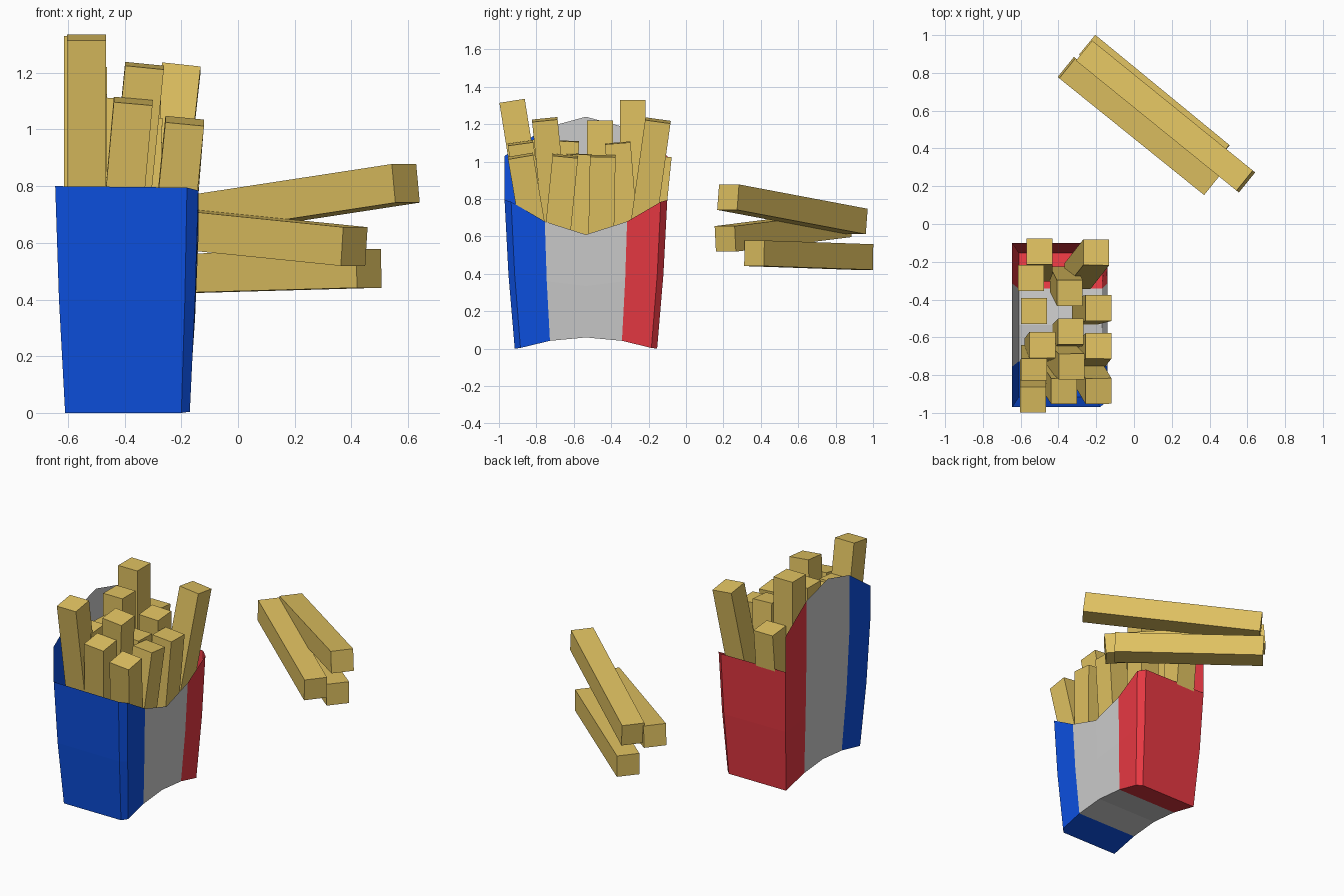
import bpy, bmesh
from mathutils import Vector, Matrix

if "Cube" in bpy.data.objects:
    bpy.data.objects.remove(bpy.data.objects["Cube"])


def material(name, rgb):
    m = bpy.data.materials.new(name)
    m.diffuse_color = (*rgb, 1)
    m.use_nodes = True
    m.node_tree.nodes["Principled BSDF"].inputs["Base Color"].default_value = m.diffuse_color
    return m


BLUE = material("blue card", (0.004, 0.08, 0.75))
GREY = material("grey card", (0.8, 0.8, 0.8))
RED = material("red card", (0.8, 0.04, 0.055))
POTATO = material("potato", (0.75, 0.54, 0.12))


def finish(bm, name, mats):
    bmesh.ops.recalc_face_normals(bm, faces=bm.faces)
    me = bpy.data.meshes.new(name)
    bm.to_mesh(me)
    bm.free()
    for m in mats:
        me.materials.append(m)
    ob = bpy.data.objects.new(name, me)
    bpy.context.collection.objects.link(ob)
    return ob


# Carton: open single-sheet shell, half outline mirrored about its centre line.
# Each station: (side offset, x at rim, x at base, base height, rim height)
YC = -0.535
HALF = [
    (0.000, -0.14, -0.17, 0.060, 0.610),     # front middle
    (0.220, -0.14, -0.17, 0.042, 0.680),     # front stripe edge
    (0.400, -0.14, -0.17, 0.004, 0.785),     # front chamfer
    (0.435, -0.18, -0.20, 0.000, 0.795),     # side front
    (0.435, -0.645, -0.61, 0.000, 0.800),    # back corner
    (0.220, -0.645, -0.61, 0.042, 0.800),    # back stripe edge
    (0.000, -0.645, -0.61, 0.060, 0.800),    # back middle
]
BACK_TOP = {4: 1.03, 5: 1.18, 6: 1.24}

bm = bmesh.new()
middle = {}


def column(i, side):
    if i in (0, 6) and i in middle:
        return middle[i]
    t, x_rim, x_base, z0, z1 = HALF[i]
    verts = []
    for f, w in ((0, 0), (0.5, 0.62), (1, 1)):
        x = x_base + (x_rim - x_base) * w
        y = YC + side * t * (0.875 + 0.125 * w)
        verts.append(bm.verts.new((x, y, z0 + (z1 - z0) * f)))
    if i in BACK_TOP:
        verts.append(bm.verts.new((x_rim, YC + side * t, BACK_TOP[i])))
    middle[i] = verts
    return verts


for side, outer in ((-1, 0), (1, 2)):
    cols = [column(i, side) for i in range(7)]
    for i in range(6):
        a, b = cols[i], cols[i + 1]
        mat = 1 if i in (0, 5) else outer
        for k in range(min(len(a), len(b)) - 1):
            bm.faces.new((a[k], b[k], b[k + 1], a[k + 1])).material_index = mat
    # arched floor
    base = [c[0] for c in cols]
    bm.faces.new((base[0], base[1], base[5], base[6])).material_index = 1
    bm.faces.new(base[1:6]).material_index = outer
finish(bm, "carton", (BLUE, GREY, RED))


# Fries: square sticks between two end centres
def fry(name, a, b, across, width=0.137):
    a, b = Vector(a), Vector(b)
    d = (b - a).normalized()
    v = d.cross(Vector(across)).normalized()
    u = v.cross(d)
    rot = Matrix((u, v, d)).transposed().to_4x4()
    size = Matrix.Diagonal((width, width, (b - a).length, 1))
    bm = bmesh.new()
    bmesh.ops.create_cube(bm, size=1, matrix=Matrix.Translation((a + b) / 2) @ rot @ size)
    finish(bm, name, (POTATO,))


# Standing fries: top centre x, y, z and lean in x and y
STANDING = [
    (-0.500, -0.145, 1.03, 0.00, 0.10),
    (-0.200, -0.150, 1.22, 0.11, 0.14),
    (-0.545, -0.285, 1.33, 0.00, 0.00),
    (-0.340, -0.365, 1.10, 0.04, -0.08),
    (-0.530, -0.460, 1.22, 0.00, 0.00),
    (-0.188, -0.445, 1.03, 0.08, 0.02),
    (-0.335, -0.570, 1.04, 0.03, 0.03),
    (-0.485, -0.640, 1.11, 0.03, 0.04),
    (-0.188, -0.645, 1.03, 0.08, 0.10),
    (-0.330, -0.755, 1.225, 0.10, -0.10),
    (-0.530, -0.780, 1.12, 0.00, -0.08),
    (-0.370, -0.885, 1.10, 0.09, -0.14),
    (-0.188, -0.885, 1.03, 0.10, -0.17),
    (-0.535, -0.930, 1.325, 0.00, -0.16),
]
for n, (x, y, z, lx, ly) in enumerate(STANDING, 1):
    h = 0.9
    fry(f"standing_fry_{n}", (x - lx * h, y - ly * h, z - h), (x, y, z), (1, 0, 0))

# Loose fries stacked beside the carton
LOOSE = [
    ((-0.2475, 0.9475, 0.49), (0.462, 0.365, 0.51)),
    ((-0.357, 0.828, 0.665), (0.41, 0.21, 0.587)),
    ((-0.258, 0.913, 0.68), (0.592, 0.225, 0.81)),
]
for n, (a, b) in enumerate(LOOSE, 1):
    fry(f"loose_fry_{n}", a, b, (0, 0, 1))
